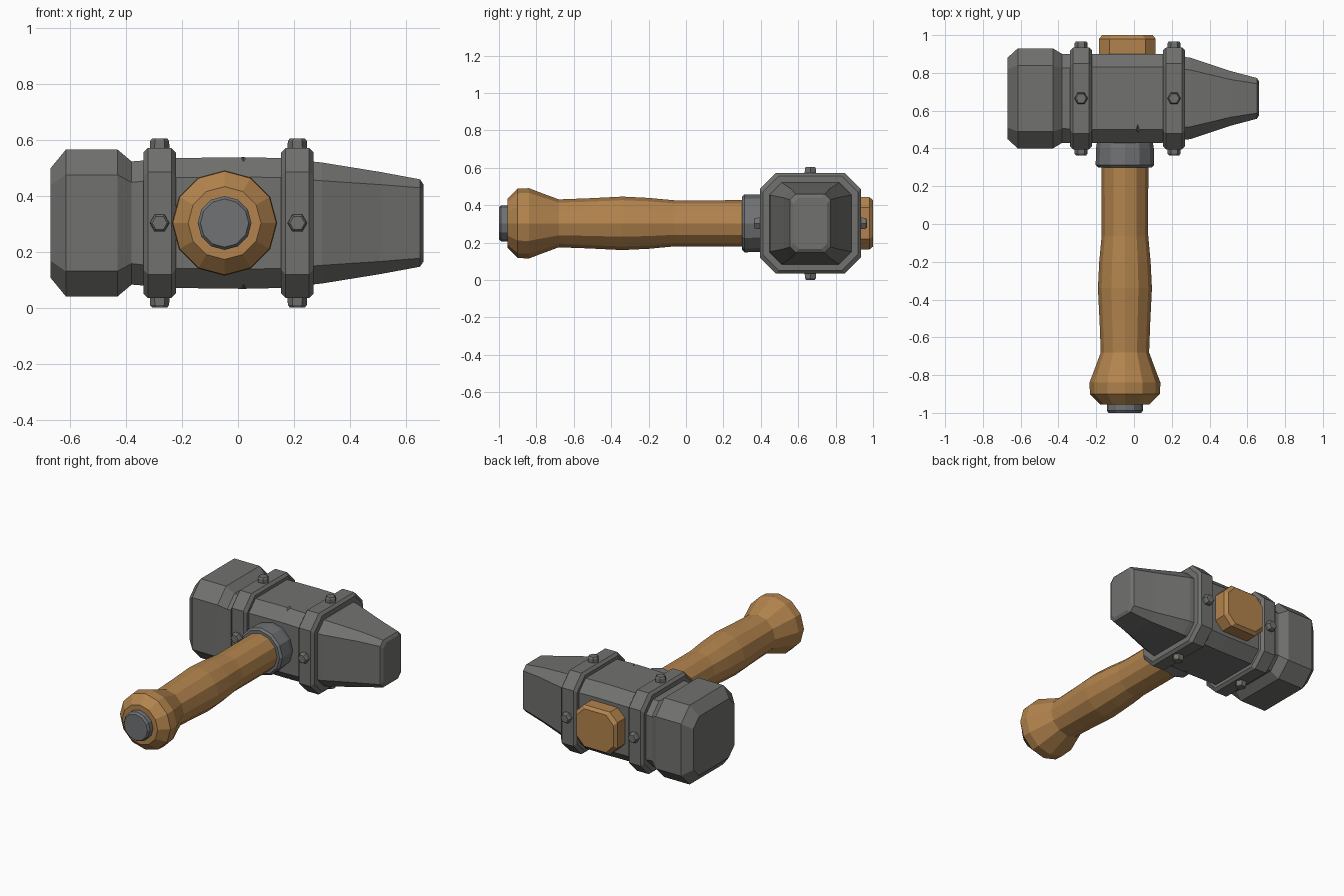
import bpy, bmesh, math
from mathutils import Vector

if "Cube" in bpy.data.objects:
    bpy.data.objects.remove(bpy.data.objects["Cube"])


def make_material(name, rgb):
    mat = bpy.data.materials.new(name)
    mat.use_nodes = True
    colour = (*rgb, 1)
    mat.diffuse_color = colour
    mat.node_tree.nodes["Principled BSDF"].inputs["Base Color"].default_value = colour
    return mat


iron = make_material("forged iron", (0.165, 0.165, 0.158))
steel = make_material("steel fittings", (0.165, 0.17, 0.178))
wood = make_material("wood", (0.45, 0.23, 0.075))

HEAD_Y, MID_Z, HANDLE_X = 0.665, 0.303, -0.048


def loft(name, rings, mat):
    """Skin a list of equal-length point rings and cap both ends."""
    bm = bmesh.new()
    loops = [[bm.verts.new(p) for p in ring] for ring in rings]
    n = len(loops[0])
    for a, b in zip(loops, loops[1:]):
        for i in range(n):
            j = (i + 1) % n
            bm.faces.new((a[i], a[j], b[j], b[i]))
    bm.faces.new(loops[0])
    bm.faces.new(loops[-1])
    bmesh.ops.recalc_face_normals(bm, faces=bm.faces)
    mesh = bpy.data.meshes.new(name)
    bm.to_mesh(mesh)
    bm.free()
    mesh.materials.append(mat)
    obj = bpy.data.objects.new(name, mesh)
    bpy.context.collection.objects.link(obj)
    return obj


def chamfered(a, b, c):
    """Corners of a rectangle with half sizes a, b and cut corners c."""
    return [(a, b - c), (a - c, b), (c - a, b), (-a, b - c),
            (-a, c - b), (c - a, -b), (a - c, -b), (a, c - b)]


def head_ring(x, a, b, c):
    return [(x, HEAD_Y + u, MID_Z + v) for u, v in chamfered(a, b, c)]


def round_ring(y, r, sides=12):
    steps = [2 * math.pi * i / sides for i in range(sides)]
    return [(HANDLE_X + r * math.cos(t), y, MID_Z + r * math.sin(t)) for t in steps]


# Hammer head: square striking face, waist, tapered peen
head = loft("hammer_head", [head_ring(*s) for s in (
    (-0.67, 0.215, 0.195, 0.06), (-0.615, 0.265, 0.262, 0.09),
    (-0.43, 0.265, 0.262, 0.09), (-0.38, 0.235, 0.22, 0.075),
    (-0.22, 0.235, 0.232, 0.07), (0.02, 0.235, 0.235, 0.07),
    (0.15, 0.235, 0.232, 0.07), (0.3, 0.215, 0.216, 0.065),
    (0.51, 0.145, 0.182, 0.045), (0.65, 0.108, 0.156, 0.03),
    (0.662, 0.09, 0.138, 0.03))], iron)

# Small chips in the front edges of the head
for label, z in (("upper", MID_Z + 0.237), ("lower", MID_Z - 0.237)):
    base = [(0.02 + 0.045 * u, 0.4, z + 0.05 * v)
            for u, v in ((1, 0), (0, 1), (-1, 0), (0, -1))]
    tip = [(0.02 + (p[0] - 0.02) * 0.02, 0.53, z + (p[2] - z) * 0.02) for p in base]
    cutter = loft(label + "_chip_cutter", [base, tip], iron)
    cutter.hide_render = True
    cutter.hide_set(True)
    cut = head.modifiers.new(label + "_chip", "BOOLEAN")
    cut.operation = "DIFFERENCE"
    cut.object = cutter


def bolt(name, x, direction):
    """Six-sided, slightly tapered bolt standing out of a band."""
    d = Vector(direction)
    side = Vector((1, 0, 0))
    up = d.cross(side)
    centre = Vector((x, HEAD_Y, MID_Z))
    rings = []
    for dist, r in ((0.25, 0.036), (0.293, 0.034), (0.302, 0.027)):
        rings.append([centre + d * dist + r * (side * math.cos(t) + up * math.sin(t))
                      for t in (math.pi * i / 3 for i in range(6))])
    loft(name, rings, iron)


# Two bands, each with four bolts
for label, x in (("right", -0.28), ("left", 0.212)):
    loft(label + "_band", [head_ring(x + dx, 0.27 - inset, 0.268 - inset, 0.085)
                           for dx, inset in ((-0.058, 0.016), (-0.042, 0),
                                             (0.042, 0), (0.058, 0.016))], iron)
    for place, direction in (("top", (0, 0, 1)), ("bottom", (0, 0, -1)),
                             ("front", (0, -1, 0)), ("back", (0, 1, 0))):
        bolt(f"{label}_{place}_bolt", x, direction)

# Handle with a swollen grip and flared pommel
loft("handle", [round_ring(y, r) for y, r in (
    (-0.955, 0.13), (-0.9, 0.185), (-0.84, 0.188), (-0.78, 0.165),
    (-0.68, 0.128), (-0.52, 0.134), (-0.34, 0.143), (-0.2, 0.136),
    (-0.06, 0.123), (0.5, 0.124))], wood)

# Wooden end of the handle, wedged through the back of the head
loft("handle_end", [[(HANDLE_X + 0.013 + u, y, MID_Z + v)
                     for u, v in chamfered(0.15 - inset, 0.14 - inset, 0.055)]
                    for y, inset in ((0.8, 0), (0.98, 0), (1.0, 0.016))], wood)

# Metal collar and butt cap
loft("collar", [round_ring(y, r) for y, r in (
    (0.3, 0.142), (0.312, 0.155), (0.4, 0.153), (0.46, 0.143))], steel)
loft("butt_cap", [round_ring(y, r) for y, r in (
    (-1.0, 0.086), (-0.988, 0.096), (-0.94, 0.096))], steel)
